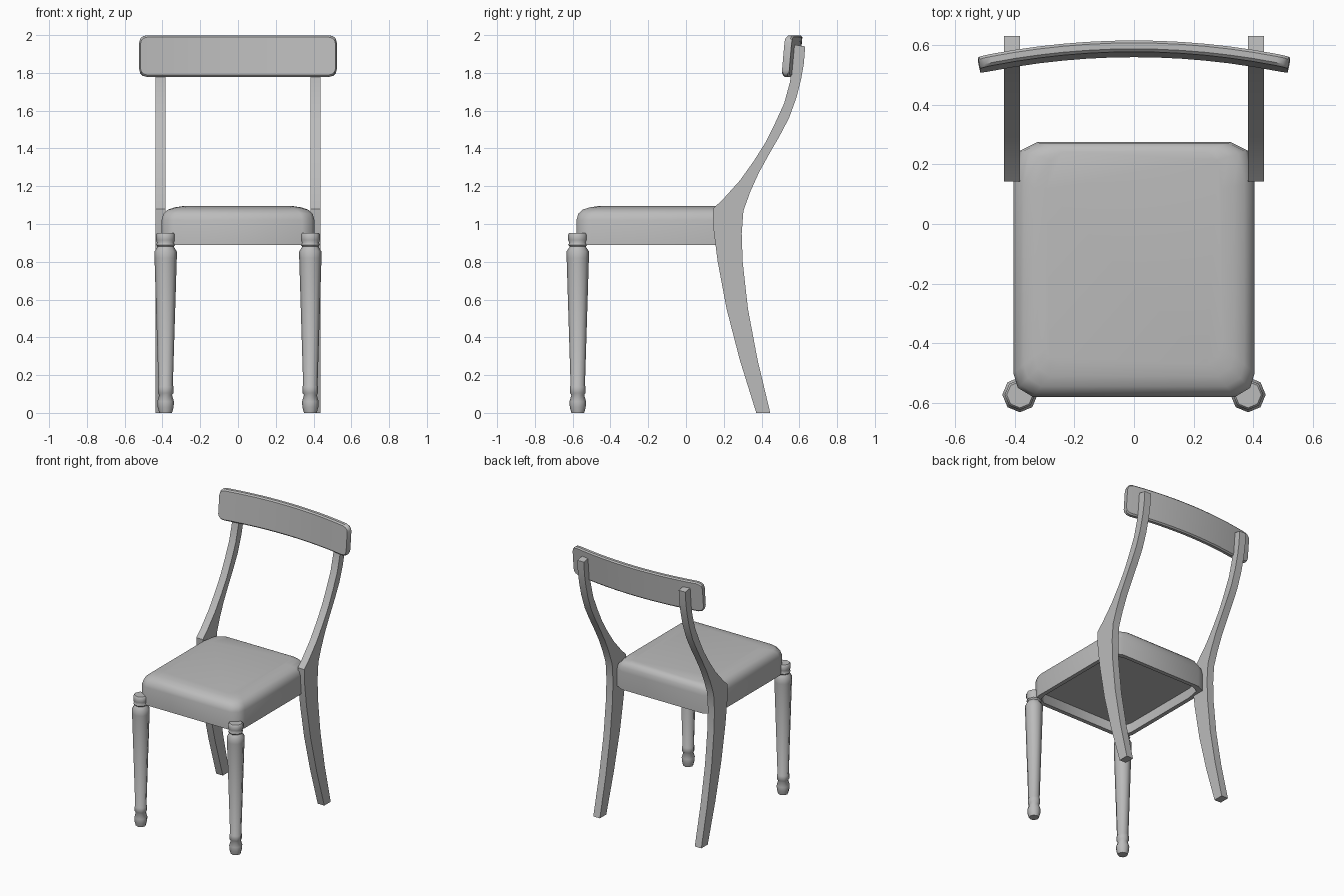
import bpy
import bmesh
from math import cos, sin, pi, radians

cube = bpy.data.objects.get("Cube")
if cube:
    bpy.data.objects.remove(cube, do_unlink=True)

grey = bpy.data.materials.new("plain grey")
grey.use_nodes = True
tone = (0.5, 0.5, 0.5, 1)
grey.diffuse_color = tone
grey.node_tree.nodes["Principled BSDF"].inputs["Base Color"].default_value = tone


def loft(name, rings, angle):
    """Skin a stack of equal-sized point rings and cap both ends."""
    bm = bmesh.new()
    loops = [[bm.verts.new(p) for p in ring] for ring in rings]
    n = len(loops[0])
    for a, b in zip(loops, loops[1:]):
        for i in range(n):
            j = (i + 1) % n
            bm.faces.new((a[i], a[j], b[j], b[i]))
    bm.faces.new(loops[0])
    bm.faces.new(loops[-1])
    bmesh.ops.recalc_face_normals(bm, faces=bm.faces)
    mesh = bpy.data.meshes.new(name)
    bm.to_mesh(mesh)
    bm.free()
    mesh.materials.append(grey)
    obj = bpy.data.objects.new(name, mesh)
    bpy.context.collection.objects.link(obj)
    bpy.ops.object.select_all(action='DESELECT')
    obj.select_set(True)
    bpy.context.view_layer.objects.active = obj
    bpy.ops.object.shade_smooth_by_angle(angle=radians(angle))
    return obj


# Seat cushion: rounded front corners, chamfered back corners, hollow underside
half = [(0.325, 0.275), (0.385, 0.245), (0.405, 0.14), (0.405, -0.5),
        (0.39, -0.55), (0.34, -0.58)]
outline = half + [(-x, y) for x, y in reversed(half)]


def seat_ring(z, inset, back):
    ring = []
    for x, y in outline:
        d = y + 0.15
        shift = inset if d < 0 else inset * back
        ring.append((x * (1 - inset / 0.405), y - d / 0.43 * shift, z))
    return ring


seat = [(0.96, 0.03, 1), (0.89, 0.03, 1), (0.89, 0, 1), (1.02, 0, 0.3),
        (1.055, 0.01, 0.3), (1.077, 0.035, 0.3), (1.088, 0.07, 0.3),
        (1.094, 0.11, 0.3)]
loft("seat", [seat_ring(*s) for s in seat], 50)

# Turned front legs: radius and height up the leg
turning = [(0.034, 0), (0.042, 0.03), (0.044, 0.06), (0.034, 0.095),
           (0.041, 0.105), (0.041, 0.14), (0.038, 0.145), (0.059, 0.82),
           (0.059, 0.855), (0.046, 0.875), (0.043, 0.88), (0.051, 0.89),
           (0.045, 0.9), (0.051, 0.915), (0.051, 0.945), (0.044, 0.953)]
# Back posts: front edge y, back edge y, height of each
post = [(0.372, 0, 0.446, 0), (0.285, 0.28, 0.379, 0.28),
        (0.215, 0.55, 0.328, 0.55), (0.168, 0.8, 0.3, 0.8),
        (0.147, 0.96, 0.295, 0.95), (0.142, 1.08, 0.304, 1.07),
        (0.195, 1.13, 0.34, 1.17), (0.285, 1.23, 0.385, 1.27),
        (0.36, 1.335, 0.44, 1.37), (0.42, 1.43, 0.495, 1.465),
        (0.47, 1.53, 0.545, 1.56), (0.52, 1.64, 0.585, 1.67),
        (0.55, 1.75, 0.61, 1.77), (0.563, 1.84, 0.624, 1.85),
        (0.567, 1.95, 0.631, 1.94)]

for side, s in (("left", 1), ("right", -1)):
    rings = [[(s * 0.383 + r * cos(k * pi / 4), -0.573 + r * sin(k * pi / 4), z)
              for k in range(8)] for r, z in turning]
    loft("front_leg_" + side, rings, 50)
    inner, outer = s * 0.383, s * 0.436
    rings = [[(inner, f, zf), (outer, f, zf), (outer, b, zb), (inner, b, zb)]
             for f, zf, b, zb in post]
    loft("back_post_" + side, rings, 30)

# Top rail: bevelled section swept along a shallow, slightly reclined arc
ends = [(0.52, 0.075), (0.515, 0.093), (0.503, 0.104), (0.48, 0.11)]
steps = [(-x, h) for x, h in ends]
steps += [(0.48 * k / 6, 0.11) for k in range(-5, 6)]
steps += list(reversed(ends))


def rail_ring(x, h):
    t, c = 0.019, 0.009
    section = [(-t, c - h), (-t, h - c), (c - t, h), (t - c, h),
               (t, h - c), (t, c - h), (t - c, -h), (c - t, -h)]
    mid = 0.588 - 0.2 * x * x
    return [(x + 0.4 * x * o, mid + o + 0.09 * v, 1.889 + v) for o, v in section]


loft("top_rail", [rail_ring(*p) for p in steps], 35)
